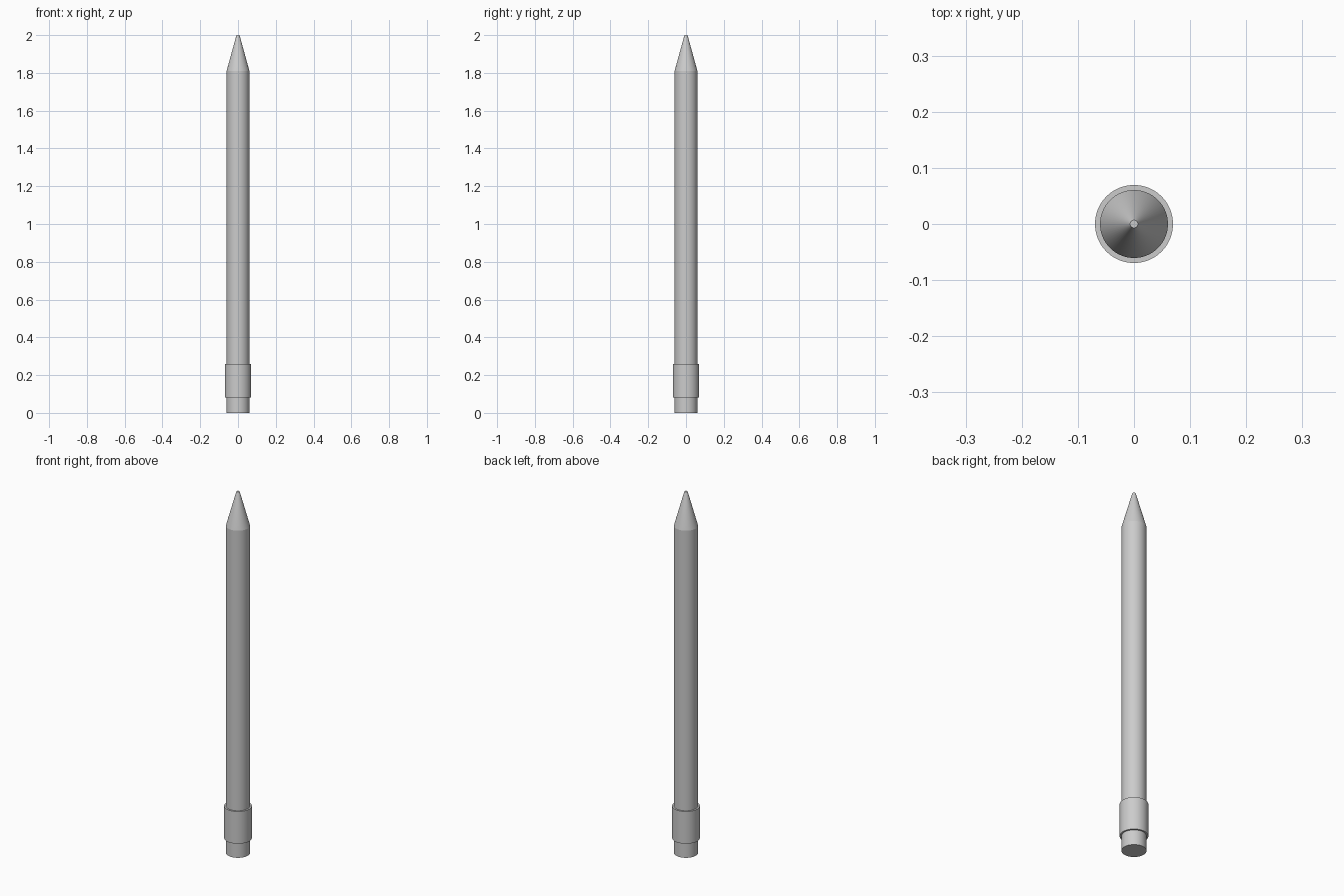
import bpy
import bmesh
import math

if "Cube" in bpy.data.objects:
    bpy.data.objects.remove(bpy.data.objects["Cube"])

SIDES = 64


def lathe(name, profile):
    """Closed solid of revolution from (radius, z) points, bottom to top."""
    bm = bmesh.new()
    rings = []
    for r, z in profile:
        rings.append([bm.verts.new((r * math.cos(2 * math.pi * i / SIDES),
                                    r * math.sin(2 * math.pi * i / SIDES), z))
                      for i in range(SIDES)])
    for low, high in zip(rings, rings[1:]):
        for i in range(SIDES):
            j = (i + 1) % SIDES
            bm.faces.new((low[i], low[j], high[j], high[i]))
    bm.faces.new(list(reversed(rings[0])))
    bm.faces.new(rings[-1])
    mesh = bpy.data.meshes.new(name)
    bm.to_mesh(mesh)
    bm.free()
    obj = bpy.data.objects.new(name, mesh)
    bpy.context.collection.objects.link(obj)
    bpy.ops.object.select_all(action='DESELECT')
    obj.select_set(True)
    bpy.context.view_layer.objects.active = obj
    bpy.ops.object.shade_smooth_by_angle(angle=math.radians(12))
    return obj


# Eraser at the foot, seated inside the ferrule
lathe("eraser", [(0.0605, 0.0), (0.0605, 0.12)])

# Slightly wider metal collar
lathe("ferrule", [(0.0695, 0.082), (0.0695, 0.26)])

# Round wooden shaft
lathe("shaft", [(0.0605, 0.22), (0.0605, 1.81)])

# Sharpened cone with a small blunt tip
lathe("sharpened_tip", [(0.0605, 1.81), (0.010, 1.993), (0.007, 2.0)])
